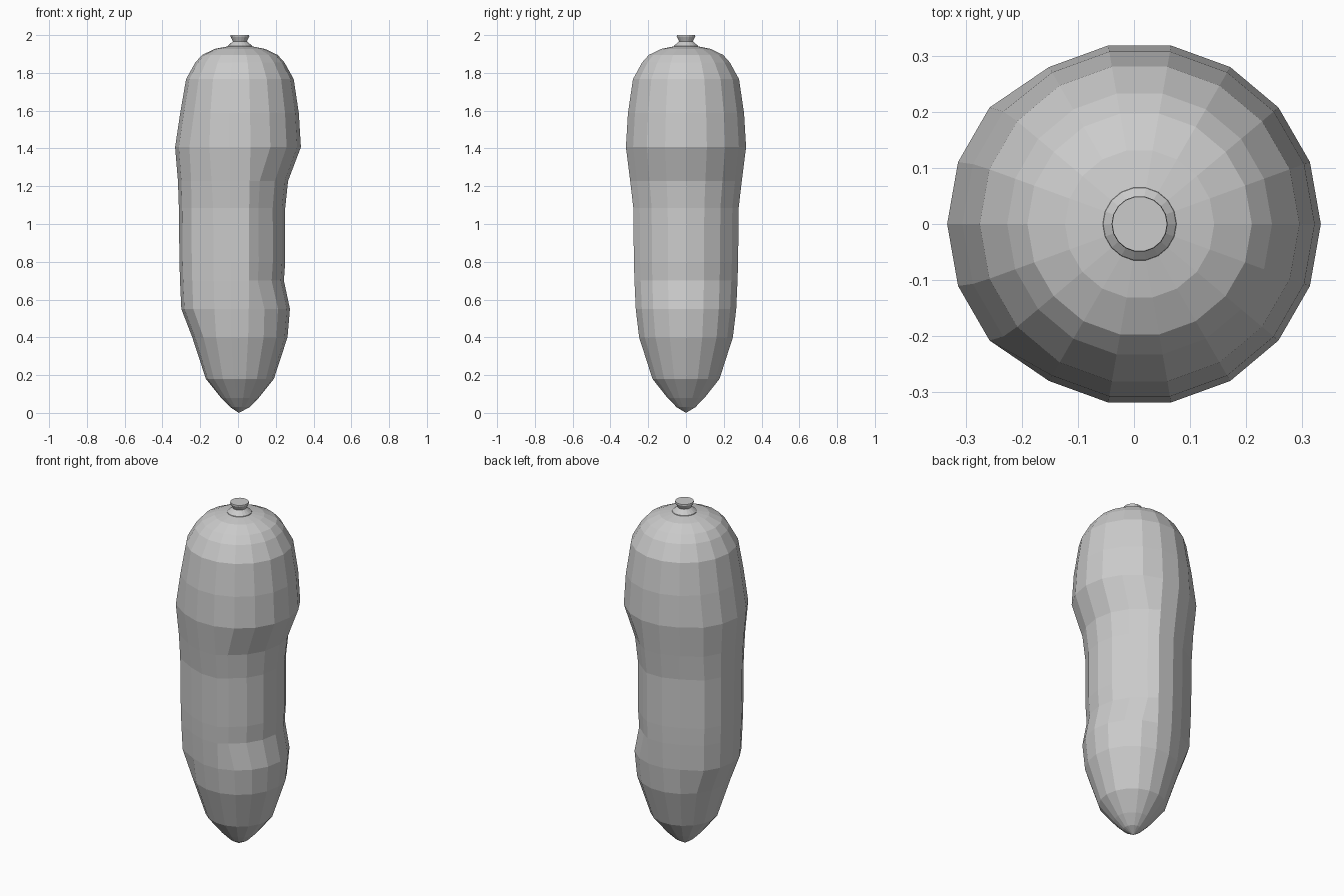
import bpy, bmesh
from math import sin, cos, radians

if "Cube" in bpy.data.objects:
    bpy.data.objects.remove(bpy.data.objects["Cube"])

SIDES = 18
CX = 0.01


def lathe(name, rings, tip=None):
    """rings: (z, radius, right-side shift, left-side shift), bottom to top"""
    bm = bmesh.new()
    loops = []
    for z, r, right, left in rings:
        loop = []
        for i in range(SIDES):
            a = radians(i * 360 / SIDES)
            c = cos(a)
            shift = right if c > 0.4 else left if c < -0.7 else 0
            loop.append(bm.verts.new((CX + r * c + shift, r * sin(a), z)))
        loops.append(loop)
    for lo, hi in zip(loops, loops[1:]):
        for i in range(SIDES):
            j = (i + 1) % SIDES
            bm.faces.new((lo[i], lo[j], hi[j], hi[i]))
    if tip is not None:
        t = bm.verts.new((CX * 0.5, 0, tip))
        for i in range(SIDES):
            bm.faces.new((t, loops[0][(i + 1) % SIDES], loops[0][i]))
    else:
        bm.faces.new(loops[0][::-1])
    bm.faces.new(loops[-1])
    bmesh.ops.recalc_face_normals(bm, faces=bm.faces)
    mesh = bpy.data.meshes.new(name)
    bm.to_mesh(mesh)
    bm.free()
    obj = bpy.data.objects.new(name, mesh)
    bpy.context.collection.objects.link(obj)
    return obj


# Vegetable body with a gently dented right side and bulged left side
lathe("body", [
    (0.03, 0.05, 0, 0),
    (0.08, 0.10, 0, 0),
    (0.18, 0.18, 0, 0),
    (0.40, 0.252, 0, 0),
    (0.55, 0.27, -0.005, -0.04),
    (0.70, 0.277, -0.044, -0.04),
    (0.80, 0.28, -0.04, -0.04),
    (1.085, 0.283, -0.043, -0.04),
    (1.228, 0.30, -0.045, -0.028),
    (1.407, 0.323, 0, -0.02),
    (1.587, 0.312, 0, -0.004),
    (1.767, 0.285, 0, 0),
    (1.855, 0.236, 0, 0),
    (1.895, 0.20, 0, 0),
    (1.927, 0.133, 0, 0),
    (1.94, 0.066, 0, 0),
], tip=0.0)

# Stem that pinches in, then flares to a flat top
lathe("stem", [
    (1.935, 0.067, 0, 0),
    (1.943, 0.065, 0, 0),
    (1.967, 0.037, 0, 0),
    (1.993, 0.05, 0, 0),
    (2.0, 0.049, 0, 0),
])
